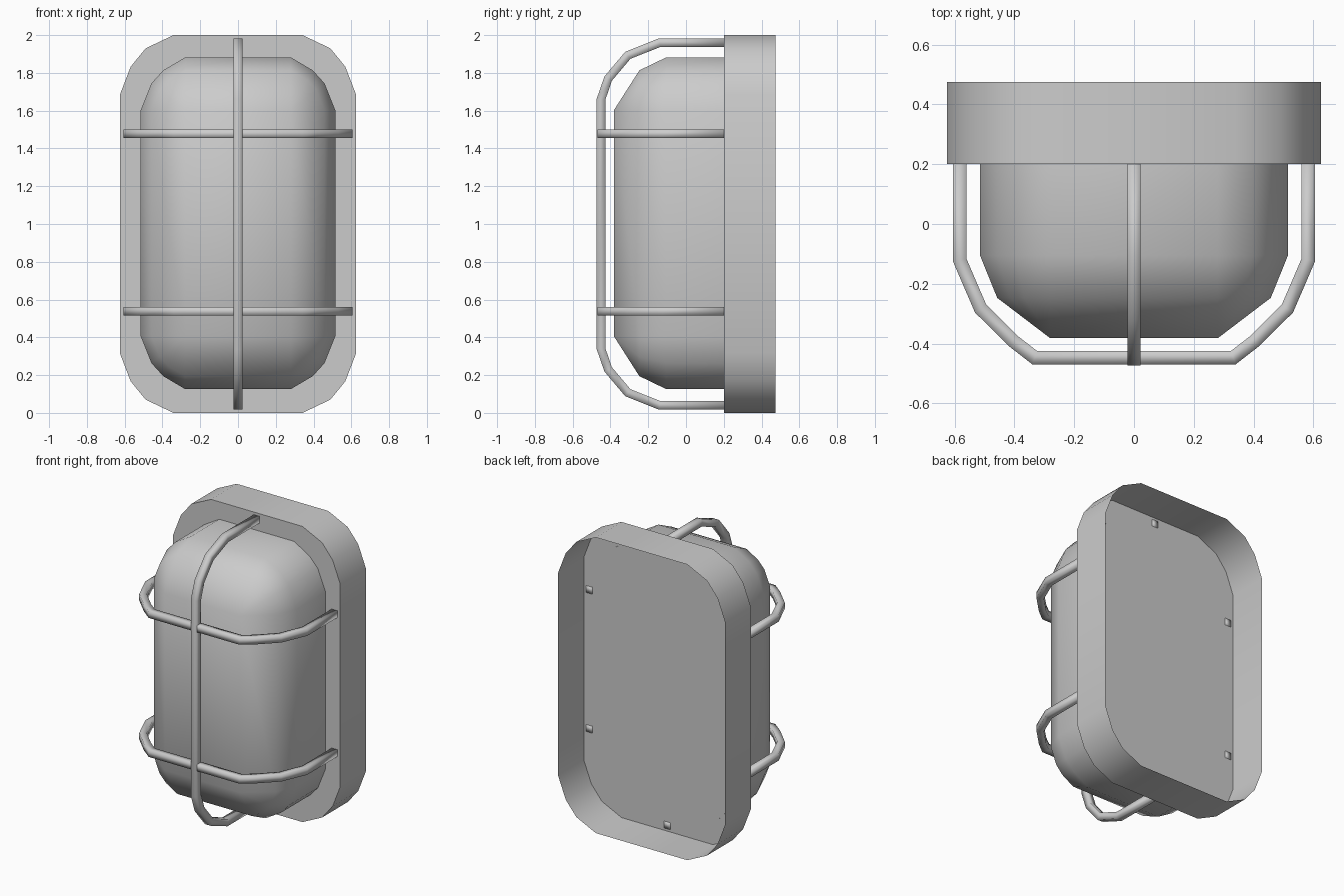
import bpy, bmesh, math
from mathutils import Vector

if "Cube" in bpy.data.objects:
    bpy.data.objects.remove(bpy.data.objects["Cube"])


def make_object(name, verts, faces, angle):
    mesh = bpy.data.meshes.new(name)
    mesh.from_pydata(verts, [], faces)
    bm = bmesh.new()
    bm.from_mesh(mesh)
    bmesh.ops.recalc_face_normals(bm, faces=bm.faces)
    bm.to_mesh(mesh)
    bm.free()
    ob = bpy.data.objects.new(name, mesh)
    bpy.context.collection.objects.link(ob)
    bpy.ops.object.select_all(action='DESELECT')
    ob.select_set(True)
    bpy.context.view_layer.objects.active = ob
    bpy.ops.object.shade_smooth_by_angle(angle=math.radians(angle))
    return ob


def outline(cx, cz, corner):
    """Closed loop: corner arc offsets placed at all four (+-cx, +-cz) centres."""
    pts = [(cx + a, cz + b) for a, b in corner]
    pts += [(-x, z) for x, z in reversed(pts)]
    return pts + [(-x, -z) for x, z in pts]


def loft(name, rings, angle, caps):
    """Skin a list of (y, outline) rings, capping the listed ring indices."""
    n = len(rings[0][1])
    verts = [(x, y, z + 1.0) for y, pts in rings for x, z in pts]
    faces = [(r * n + i, r * n + (i + 1) % n, (r + 1) * n + (i + 1) % n, (r + 1) * n + i)
             for r in range(len(rings) - 1) for i in range(n)]
    faces += [tuple(range(r * n, r * n + n)) for r in caps]
    return make_object(name, verts, faces, angle)


def rod(name, half_path, place, r=0.0225):
    """Square bar swept along a mirrored (u, y) path, mitred at each bend."""
    path = [Vector(p) for p in half_path]
    path += [Vector((-p.x, p.y)) for p in reversed(path)]
    verts = []
    for i, p in enumerate(path):
        d0 = (p - path[max(i - 1, 0)]).normalized()
        d1 = (path[min(i + 1, len(path) - 1)] - p).normalized()
        t = (d0 + d1).normalized()
        n = Vector((-t.y, t.x))
        ref = d1 if d1.length > 0 else d0
        n = n * (r / max(0.5, t.dot(ref)))
        for s, w in ((1, r), (1, -r), (-1, -r), (-1, r)):
            q = p + n * s
            verts.append(place(q.x, q.y, w))
    m = len(path)
    faces = [(i * 4 + k, i * 4 + (k + 1) % 4, i * 4 + 4 + (k + 1) % 4, i * 4 + 4 + k)
             for i in range(m - 1) for k in range(4)]
    faces += [(0, 1, 2, 3), tuple(range(4 * m - 4, 4 * m))]
    return make_object(name, verts, faces, 120)


# Mounting base: thin shell, open at the back
base = outline(0.342, 0.685, [(0.283, 0), (0.226, 0.148), (0.147, 0.245), (0, 0.315)])
loft("mounting_base", [(0.2, base), (0.475, base)], 40, [0])

# Rounded lamp cover
arc = [(0.235, 0), (0.178, 0.143), (0.115, 0.212), (0, 0.28)]
rings = [(y, outline(0.28, 0.598, [(a * s, b * s) for a, b in arc]))
         for y, s in ((0.204, 1), (-0.105, 1), (-0.247, 0.755), (-0.382, 0.0))]
cover = loft("lamp_cover", rings, 60, [0, 3])
cover.location.z = 0.004
bm = bmesh.new()
bm.from_mesh(cover.data)
bmesh.ops.remove_doubles(bm, verts=bm.verts, dist=0.0005)
bm.to_mesh(cover.data)
bm.free()

# Guard cage: two cross bars and one upright bar
cross = [(-0.583, 0.204), (-0.583, -0.12), (-0.513, -0.283), (-0.403, -0.392), (-0.332, -0.447)]
for label, z in (("upper", 1.477), ("lower", 0.537)):
    rod(label + "_guard_bar", cross, lambda u, y, w, z=z: (u, y, z + w))
upright = [(-0.96, 0.204), (-0.96, -0.14), (-0.893, -0.308), (-0.77, -0.412), (-0.66, -0.45)]
rod("upright_guard_bar", upright, lambda u, y, w: (w, y, u + 1.0))
